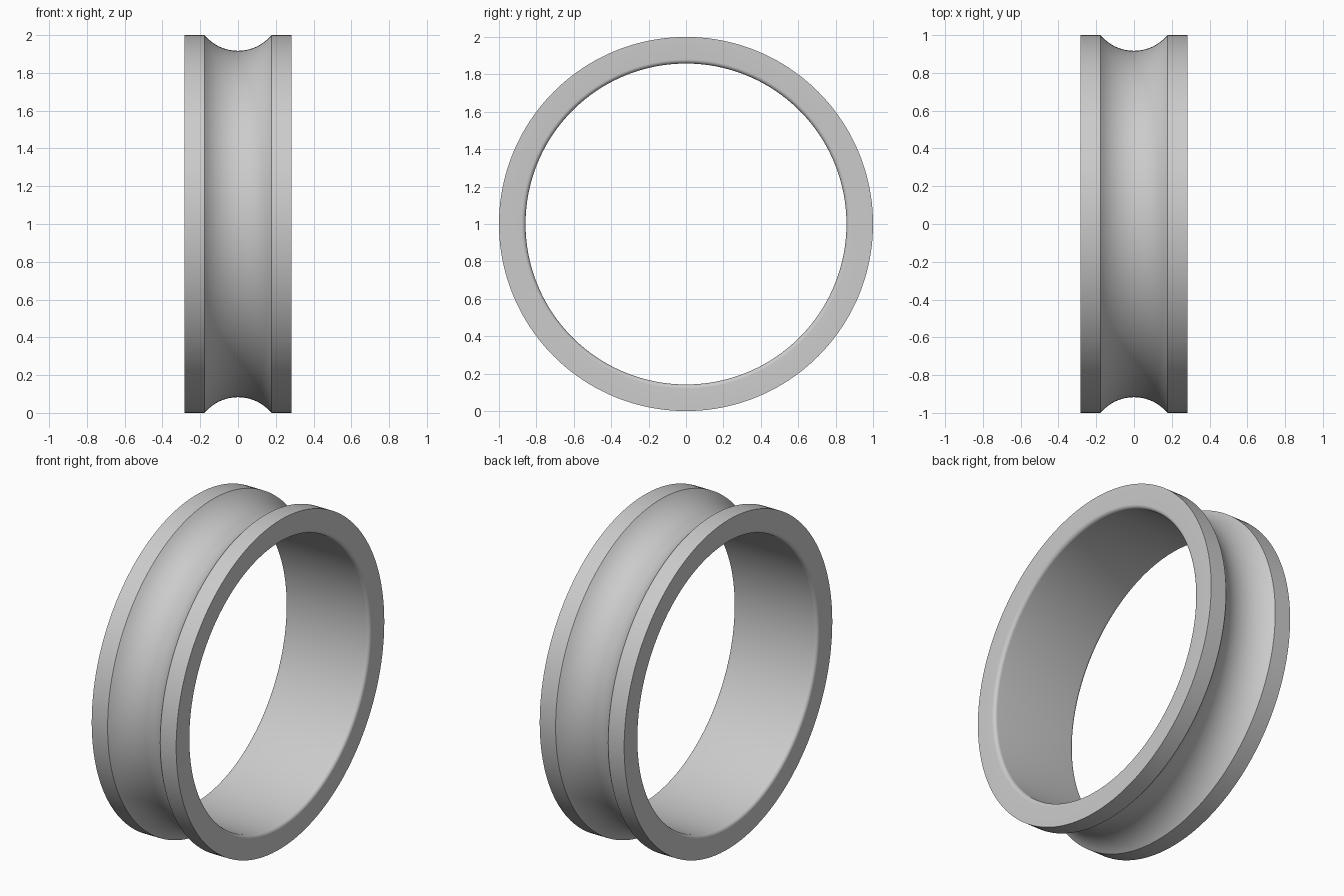
import bpy, bmesh
from math import sin, cos, asin, pi
from mathutils import Matrix, Vector

cube = bpy.data.objects.get("Cube")
if cube:
    bpy.data.objects.remove(cube, do_unlink=True)

SEGMENTS = 160
HALF_WIDTH = 0.284
OUTER, INNER = 1.0, 0.858
GROOVE_HALF, GROOVE_DEPTH = 0.177, 0.083
FILLET = 0.022

# Plain grey material
grey = bpy.data.materials.new("light_grey")
grey.use_nodes = True
colour = (0.6, 0.6, 0.6, 1)
grey.diffuse_color = colour
grey.node_tree.nodes["Principled BSDF"].inputs["Base Color"].default_value = colour


def arc(cx, cr, radius, start, end, steps):
    """Points (x, radius) along a circular arc."""
    angles = [start + (end - start) * i / steps for i in range(steps + 1)]
    return [(cx + radius * cos(a), cr + radius * sin(a)) for a in angles]


# Cross-section: rounded groove outside, filleted bore inside
groove_r = (GROOVE_HALF ** 2 + GROOVE_DEPTH ** 2) / (2 * GROOVE_DEPTH)
half = asin(GROOVE_HALF / groove_r)
bore_x, bore_r = HALF_WIDTH - FILLET, INNER + FILLET
profile = [(-HALF_WIDTH, OUTER)]
profile += arc(0, OUTER - GROOVE_DEPTH + groove_r, groove_r, -pi / 2 - half, -pi / 2 + half, 24)
profile += [(HALF_WIDTH, OUTER)]
profile += arc(bore_x, bore_r, FILLET, 0, -pi / 2, 8)
profile += arc(-bore_x, bore_r, FILLET, -pi / 2, -pi, 8)

# Sweep the cross-section around the x axis
bm = bmesh.new()
rings = []
for s in range(SEGMENTS):
    turn = Matrix.Rotation(2 * pi * s / SEGMENTS, 3, "X")
    rings.append([bm.verts.new(turn @ Vector((x, 0, r)) + Vector((0, 0, OUTER)))
                  for x, r in profile])
count = len(profile)
for s in range(SEGMENTS):
    a, b = rings[s], rings[(s + 1) % SEGMENTS]
    for i in range(count):
        j = (i + 1) % count
        bm.faces.new((a[i], a[j], b[j], b[i]))
bmesh.ops.recalc_face_normals(bm, faces=bm.faces)

mesh = bpy.data.meshes.new("grooved_ring")
bm.to_mesh(mesh)
bm.free()
mesh.materials.append(grey)
ring = bpy.data.objects.new("grooved_ring", mesh)
bpy.context.collection.objects.link(ring)

# Smooth surfaces with crisp rims
bpy.ops.object.select_all(action="DESELECT")
ring.select_set(True)
bpy.context.view_layer.objects.active = ring
bpy.ops.object.shade_smooth_by_angle(angle=pi / 6)
